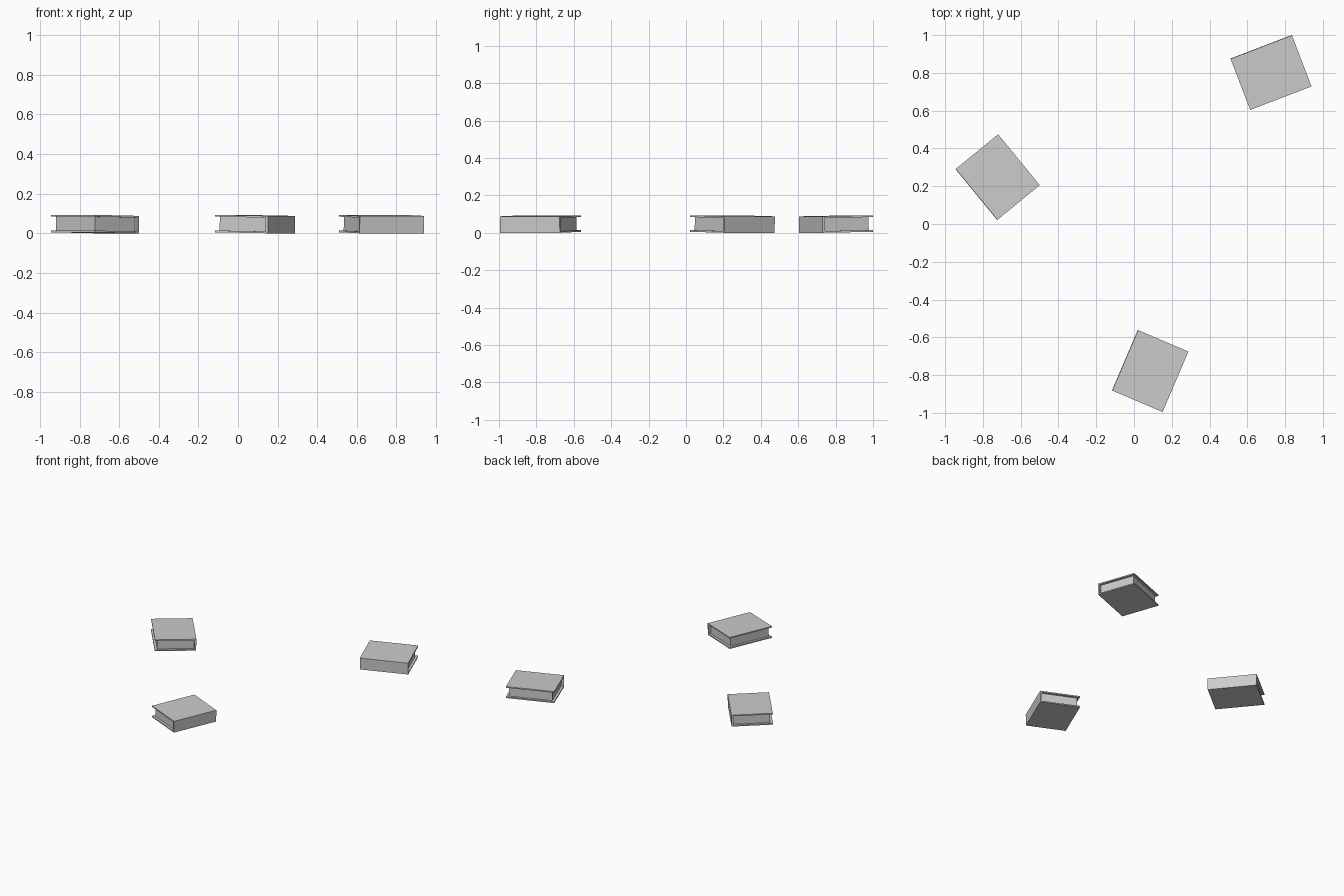
import bpy, bmesh
from math import radians
from mathutils import Matrix, Vector

if "Cube" in bpy.data.objects:
    bpy.data.objects.remove(bpy.data.objects["Cube"])

W, L, H = 0.29, 0.348, 0.088      # fore-edge depth, spine length, thickness
COVER, SPINE, INSET = 0.009, 0.013, 0.018
TILT = 0.018                      # fore edge lifts slightly off the ground


def prism(name, profile, length, matrix):
    """Extrude an x/z profile symmetrically along y."""
    bm = bmesh.new()
    face = bm.faces.new([bm.verts.new((x, -length / 2, z)) for x, z in profile])
    ext = bmesh.ops.extrude_face_region(bm, geom=[face])
    moved = [v for v in ext["geom"] if isinstance(v, bmesh.types.BMVert)]
    bmesh.ops.translate(bm, verts=moved, vec=Vector((0, length, 0)))
    bmesh.ops.recalc_face_normals(bm, faces=bm.faces)
    mesh = bpy.data.meshes.new(name)
    bm.to_mesh(mesh)
    bm.free()
    obj = bpy.data.objects.new(name, mesh)
    obj.matrix_world = matrix
    bpy.context.collection.objects.link(obj)
    return obj


def book(label, x, y, angle):
    # Spine lies on local +x; tilt pivots on its bottom edge
    m = (Matrix.Translation((x, y, 0)) @ Matrix.Rotation(radians(angle), 4, 'Z')
         @ Matrix.Translation((W / 2, 0, 0)) @ Matrix.Rotation(TILT, 4, 'Y'))
    inner = -SPINE
    # C-shaped binding: two boards joined by the spine
    prism(label + "_book_cover",
          [(-W, 0), (0, 0), (0, H), (-W, H), (-W, H - COVER),
           (inner, H - COVER), (inner, COVER), (-W, COVER)], L, m)
    # Page block set back from the three open edges
    prism(label + "_book_pages",
          [(-W + INSET, COVER), (inner, COVER),
           (inner, H - COVER), (-W + INSET, H - COVER)], L - 2 * INSET, m)


book("front", 0.085, -0.778, -23.1)
book("back", 0.725, 0.803, -69.0)
book("left", -0.7225, 0.2475, 39.3)
